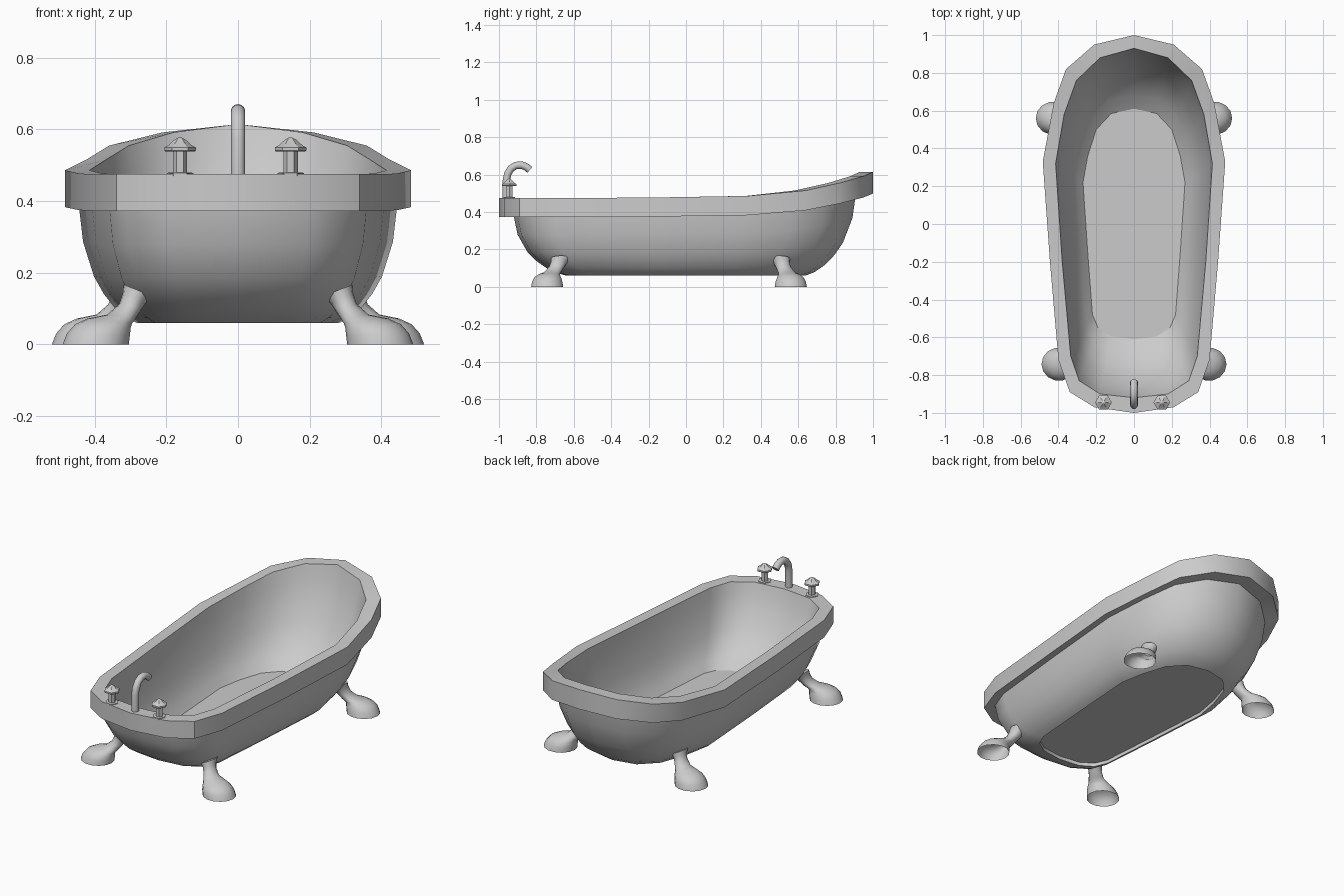
import bpy, bmesh, math
from mathutils import Vector

if "Cube" in bpy.data.objects:
    bpy.data.objects.remove(bpy.data.objects["Cube"])


def loft(name, rings, cap_start=True, cap_end=True, angle=40):
    """Skin a list of equal-length closed rings."""
    bm = bmesh.new()
    vs = [[bm.verts.new(p) for p in r] for r in rings]
    n = len(rings[0])
    for a, b in zip(vs, vs[1:]):
        for i in range(n):
            j = (i + 1) % n
            bm.faces.new((a[i], a[j], b[j], b[i]))
    if cap_start:
        bm.faces.new(vs[0][::-1])
    if cap_end:
        bm.faces.new(vs[-1])
    bmesh.ops.recalc_face_normals(bm, faces=bm.faces)
    me = bpy.data.meshes.new(name)
    bm.to_mesh(me)
    bm.free()
    ob = bpy.data.objects.new(name, me)
    bpy.context.collection.objects.link(ob)
    bpy.ops.object.select_all(action='DESELECT')
    ob.select_set(True)
    bpy.context.view_layer.objects.active = ob
    bpy.ops.object.shade_smooth_by_angle(angle=math.radians(angle))
    return ob


# Half outlines, from the high back end round to the tap end
RIM = [(0, 1), (.21, .95), (.36, .82), (.425, .64), (.483, .33),
       (.445, -.2), (.40, -.72), (.34, -.89), (.21, -.97), (0, -1)]
LIP = [(0, .93), (.18, .88), (.305, .76), (.37, .58), (.415, .32),
       (.38, -.2), (.335, -.70), (.29, -.83), (.18, -.90), (0, -.92)]
FLOOR = [(0, .61), (.12, .585), (.20, .50), (.245, .36), (.27, .22),
         (.245, -.15), (.22, -.48), (.19, -.55), (.12, -.595), (0, -.61)]
WALL = [(x * 1.07, y * (.977 if y > 0 else 1.0)) for x, y in LIP]
BASE = [(x * 1.05, y * 1.05) for x, y in FLOOR]
TOP_Z = [.615, .592, .555, .515, .486, .477, .475, .475, .475, .475]
UNDER_Z = [z - .102 - .1 * (z - .475) for z in TOP_Z]
# Wall curves: share of the way out, share of the height
OUTER = [(0, 0), (.18, .045), (.38, .13), (.57, .25), (.74, .40), (.93, .70), (1, 1)]
INNER = [(0, 0), (.24, .10), (.46, .23), (.66, .41), (.84, .66), (.94, .84), (1, 1)]


def ring(half, zs):
    right = [Vector((x, y, z)) for (x, y), z in zip(half, zs)]
    left = [Vector((-p.x, p.y, p.z)) for p in right[-2:0:-1]]
    return right + left


def wall(bottom, top, curve):
    out = []
    for u, h in curve:
        out.append([Vector((a.x + (b.x - a.x) * u, a.y + (b.y - a.y) * u,
                            a.z + (b.z - a.z) * h)) for a, b in zip(bottom, top)])
    return out


# Basin: outer wall, inner wall meeting the floor at a crease
outer = wall(ring(BASE, [.06] * 10), ring(WALL, UNDER_Z), OUTER)
inner = wall(ring(FLOOR, [.085] * 10), ring(LIP, TOP_Z), INNER)
loft("basin_outer", outer, False, False, 60)
ob = loft("basin_inner", inner, False, False, 60)
ob.data.flip_normals()
# Floor slab, recessed from below
loft("basin_floor", [ring(BASE, [.06] * 10), ring(BASE, [.081] * 10)], False, True, 60)
ob = loft("basin_floor_top", [ring(FLOOR, [.083] * 10), ring(FLOOR, [.085] * 10)], False, True, 60)
# Thick rim that rises at the back
loft("rim", [ring(WALL, UNDER_Z), ring(RIM, UNDER_Z), ring(RIM, TOP_Z), ring(LIP, TOP_Z)],
     False, False, 32)

# Feet: inner (x, z), outer (x, z), half width, lean toward the middle
FOOT = [((.305, 0), (.49, 0), .088, 0),
        ((.302, .025), (.478, .03), .083, 0),
        ((.30, .045), (.455, .056), .072, .003),
        ((.296, .058), (.42, .072), .058, .01),
        ((.286, .072), (.365, .083), .046, .028),
        ((.268, .10), (.332, .112), .041, .05),
        ((.258, .115), (.322, .142), .044, .062),
        ((.236, .134), (.32, .167), .057, .075)]


def foot(name, side, y, dx, lean, n=14):
    rings = []
    for (xi, zi), (xo, zo), w, s in FOOT:
        r = []
        for k in range(n):
            t = 2 * math.pi * k / n
            c = (1 + math.cos(t)) / 2
            r.append((side * (dx + xi + (xo - xi) * c),
                      y + lean * s + w * math.sin(t), zi + (zo - zi) * c))
        rings.append(r)
    loft(name, rings, cap_start=False, angle=50)


for side, label in ((1, "right"), (-1, "left")):
    foot("front_foot_" + label, side, -.742, 0, 1)
    foot("back_foot_" + label, side, .56, .03, -.8)

# Tap handles: six-sided turned profile
HANDLE = [(.037, .470), (.037, .479), (.020, .480), (.020, .538), (.042, .539),
          (.044, .541), (.044, .550), (.034, .555), (.014, .573), (.003, .578)]
for x, label in ((-.162, "left"), (.147, "right")):
    loft("tap_handle_" + label,
         [[(x + r * math.cos(k * math.pi / 3), -.945 + r * math.sin(k * math.pi / 3), z)
           for k in range(6)] for r, z in HANDLE], angle=25)

# Spout: round tube bent over the basin
PATH = [Vector((0, y, z)) for y, z in
        ((-.96, .465), (-.96, .57), (-.953, .605), (-.935, .633), (-.91, .649),
         (-.88, .651), (-.855, .642), (-.835, .625))]
rings = []
for i, p in enumerate(PATH):
    d = (PATH[min(i + 1, len(PATH) - 1)] - PATH[max(i - 1, 0)]).normalized()
    across = Vector((1, 0, 0))
    up = d.cross(across)
    rings.append([p + .02 * (math.cos(t) * across + math.sin(t) * up)
                  for t in (k * math.pi / 6 for k in range(12))])
loft("spout", rings)
